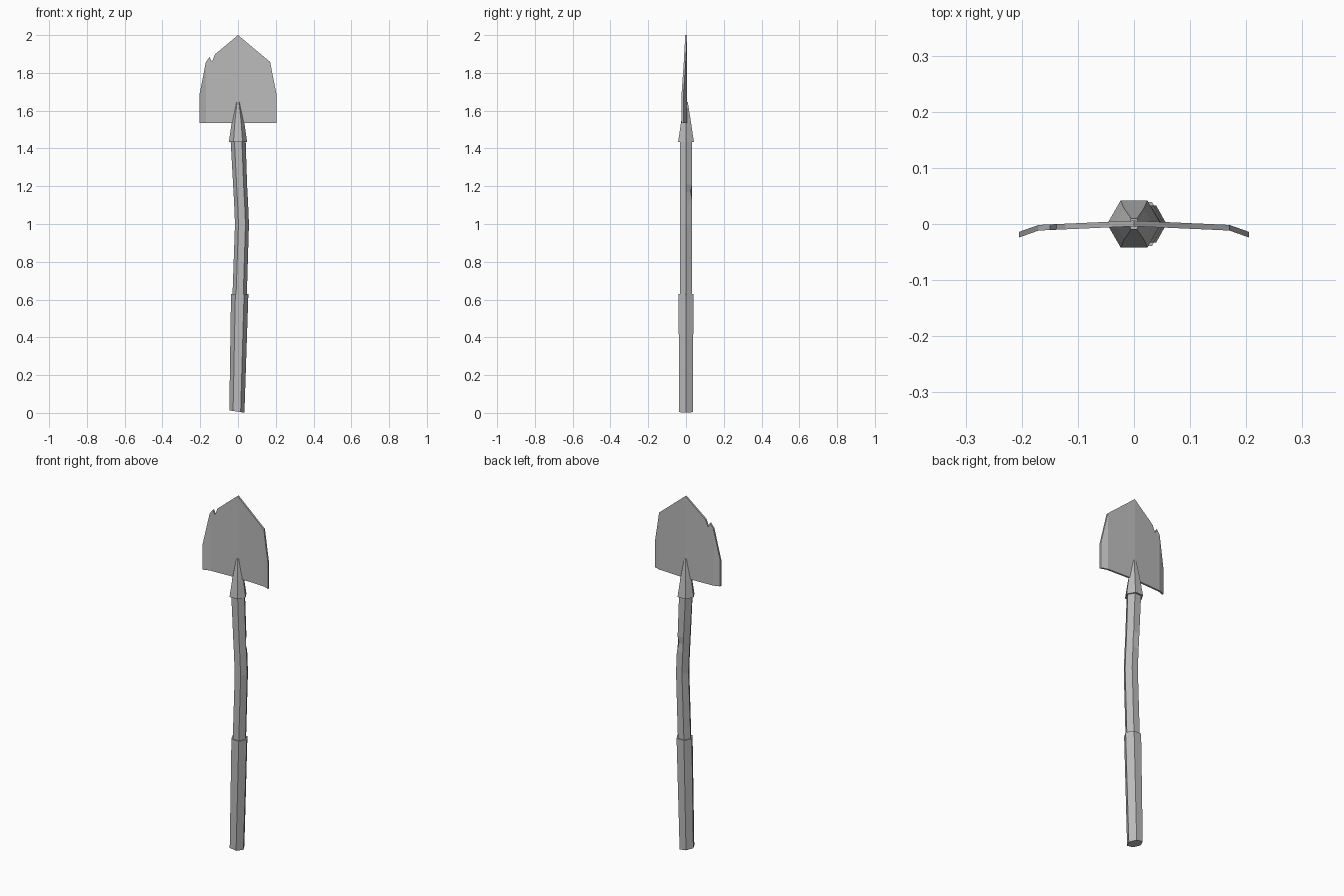
import bpy, bmesh, math

cube = bpy.data.objects.get("Cube")
if cube:
    bpy.data.objects.remove(cube, do_unlink=True)

# One flat grey for the whole shovel
grey = bpy.data.materials.new("plain_grey")
grey.use_nodes = True
colour = (0.5, 0.5, 0.5, 1)
grey.diffuse_color = colour
grey.node_tree.nodes["Principled BSDF"].inputs["Base Color"].default_value = colour


def finish(name, bm):
    bmesh.ops.recalc_face_normals(bm, faces=bm.faces)
    mesh = bpy.data.meshes.new(name)
    bm.to_mesh(mesh)
    bm.free()
    mesh.materials.append(grey)
    obj = bpy.data.objects.new(name, mesh)
    bpy.context.collection.objects.link(obj)


def hex_tube(name, rings, dent=None):
    """Loft six-sided rings given as (centre x, z, x radius, y radius, tilt)."""
    bm = bmesh.new()
    loops = []
    for i, (cx, z, rx, ry, tilt) in enumerate(rings):
        loop = []
        for k in range(6):
            a = math.radians(60 * k)
            s = 0.75 if (i, k) == dent else 1
            x, y = rx * s * math.cos(a), ry * s * math.sin(a)
            loop.append(bm.verts.new((cx + x, y, z + tilt * x)))
        loops.append(loop)
    for low, high in zip(loops, loops[1:]):
        for k in range(6):
            n = (k + 1) % 6
            bm.faces.new((low[k], low[n], high[n], high[k]))
    bm.faces.new(loops[0])
    bm.faces.new(loops[-1])
    finish(name, bm)


# Grip sleeve, bent shaft with a small dent, tapered socket
hex_tube("grip", [(-0.006, 0.007, 0.040, 0.043, -0.15),
                  (0.009, 0.63, 0.046, 0.045, 0)])
hex_tube("shaft", [(0.008, 0.60, 0.038, 0.038, 0),
                   (0.021, 1.00, 0.037, 0.038, 0),
                   (0.016, 1.12, 0.037, 0.038, 0),
                   (0.013, 1.17, 0.037, 0.038, 0),
                   (0.011, 1.21, 0.037, 0.038, 0),
                   (0.000, 1.46, 0.040, 0.038, 0)], dent=(3, 1))
hex_tube("socket", [(0, 1.435, 0.048, 0.048, 0),
                    (0, 1.535, 0.034, 0.031, 0),
                    (0, 1.645, 0.010, 0.011, 0)])

# Blade: curved plate made of columns, with a chipped upper left edge
BOTTOM = 1.535
tops = [(-0.205, 1.68), (-0.17, 1.858), (-0.15, 1.884), (-0.138, 1.858),
        (-0.122, 1.898), (0, 2.0), (0.17, 1.858), (0.205, 1.68)]


def curve(x):
    x = abs(x)
    return 0.006 - 0.045 * x - max(0, x - 0.17) * 0.31


bm = bmesh.new()
columns = []
for x, top in tops:
    y = curve(x)
    columns.append([bm.verts.new((x, y - d, z))
                    for d in (0, 0.010) for z in (BOTTOM, top)])
for a, b in zip(columns, columns[1:]):
    for i, j in ((0, 1), (1, 3), (3, 2), (2, 0)):
        bm.faces.new((a[i], a[j], b[j], b[i]))
for c in (columns[0], columns[-1]):
    bm.faces.new((c[0], c[1], c[3], c[2]))
finish("blade", bm)
